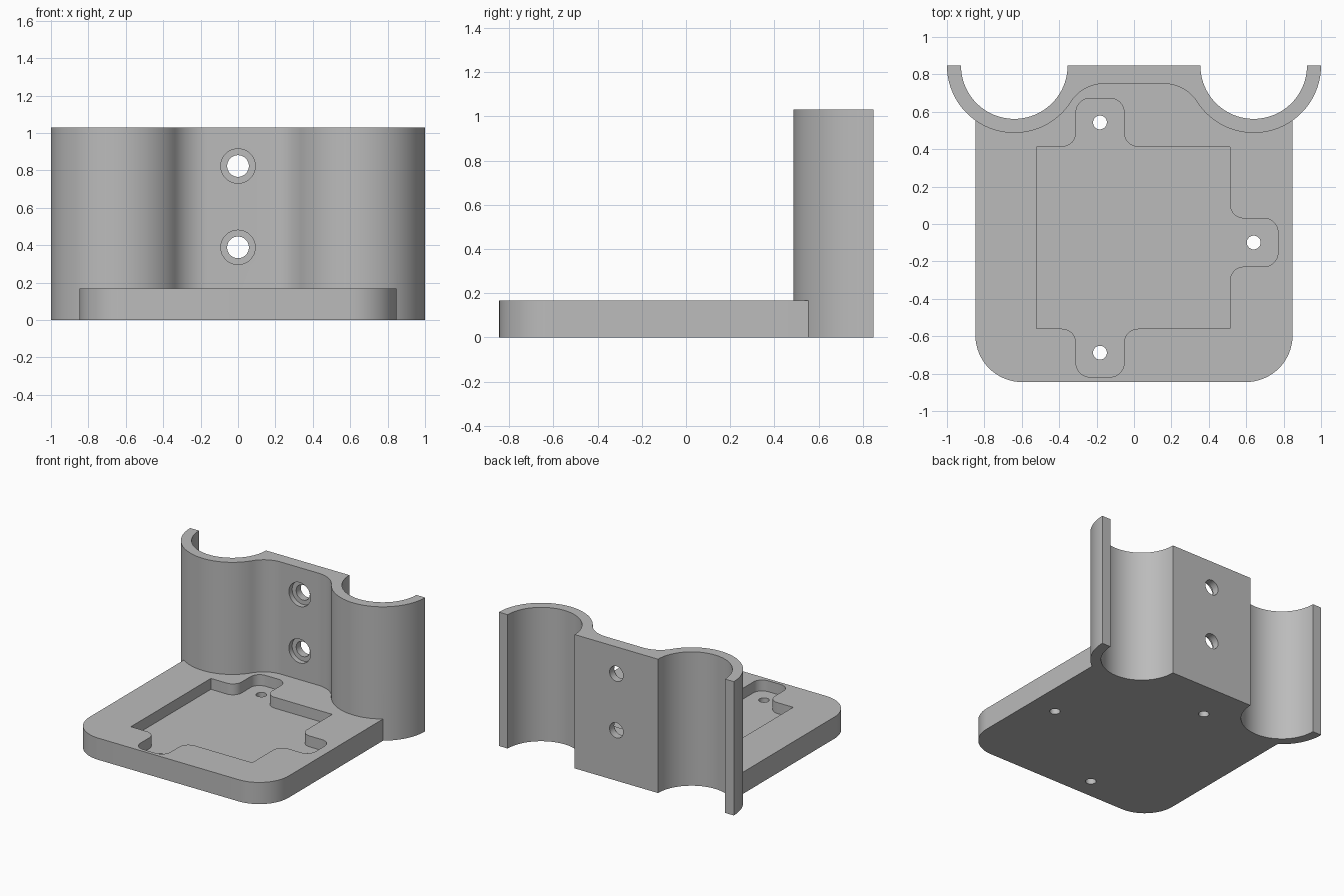
import bpy, bmesh, math
from mathutils import Vector

cube = bpy.data.objects.get("Cube")
if cube:
    bpy.data.objects.remove(cube, do_unlink=True)

grey = bpy.data.materials.new("grey plastic")
grey.use_nodes = True
grey.diffuse_color = (0.5, 0.5, 0.5, 1)
grey.node_tree.nodes["Principled BSDF"].inputs["Base Color"].default_value = (0.5, 0.5, 0.5, 1)


def arc(cx, cy, r, a0, a1, n=16):
    """Points along an arc, angles in degrees."""
    angles = [math.radians(a0 + (a1 - a0) * i / n) for i in range(n + 1)]
    return [(cx + r * math.cos(a), cy + r * math.sin(a)) for a in angles]


def rounded(corners, n=12):
    """Outline from (x, y, radius) corners, each rounded by its radius."""
    out = []
    for i, (x, y, r) in enumerate(corners):
        p = Vector((x, y))
        if r == 0:
            out.append((x, y))
            continue
        u = (Vector(corners[i - 1][:2]) - p).normalized()
        v = (Vector(corners[(i + 1) % len(corners)][:2]) - p).normalized()
        half = u.angle(v) / 2
        c = p + (u + v).normalized() * r / math.sin(half)
        d = r / math.tan(half)
        s, e = p + u * d - c, p + v * d - c
        a0 = math.degrees(math.atan2(s.y, s.x))
        sweep = (math.degrees(math.atan2(e.y, e.x)) - a0 + 180) % 360 - 180
        out += arc(c.x, c.y, r, a0, a0 + sweep, n)
    return out


def prism(name, outline, z0, z1):
    """Extrude a flat outline from z0 to z1."""
    bm = bmesh.new()
    face = bm.faces.new([bm.verts.new((x, y, z0)) for x, y in outline])
    top = bmesh.ops.extrude_face_region(bm, geom=[face])["geom"]
    bmesh.ops.translate(bm, vec=(0, 0, z1 - z0),
                        verts=[g for g in top if isinstance(g, bmesh.types.BMVert)])
    bmesh.ops.recalc_face_normals(bm, faces=bm.faces)
    mesh = bpy.data.meshes.new(name)
    bm.to_mesh(mesh)
    bm.free()
    mesh.materials.append(grey)
    ob = bpy.data.objects.new(name, mesh)
    bpy.context.collection.objects.link(ob)
    return ob


def combine(target, other, operation):
    """Apply a boolean and discard the helper."""
    mod = target.modifiers.new("boolean", "BOOLEAN")
    mod.operation, mod.object, mod.solver = operation, other, "EXACT"
    bpy.context.view_layer.objects.active = target
    bpy.ops.object.modifier_apply(modifier=mod.name)
    bpy.data.objects.remove(other, do_unlink=True)


def mirrored(half):
    """Close a right-hand outline with its mirror image."""
    return half + [(-x, y) for x, y in reversed(half)]


BACK, TOP, PLATE, FLOOR = 0.847, 1.03, 0.167, 0.083
CX, R_IN, R_OUT = 0.64, 0.285, 0.36      # half-round cradles
FLAT_X, FLAT_Y, BLEND = 0.16, 0.75, 0.2095  # flat middle and its blend radius

# Back wall: two half-round cradles blended into a flat middle
by = FLAT_Y - BLEND
blend_angle = math.degrees(math.atan2(BACK - by, CX - FLAT_X))
half = arc(CX, BACK, R_IN, 180, 360, 48)
half += arc(CX, BACK, R_OUT, 360, 180 + blend_angle, 48)
half += arc(FLAT_X, by, BLEND, blend_angle, 90, 16)[1:]
bracket = prism("mount_bracket", mirrored(half), 0, TOP)

# Base plate: rounded front corners, rear edge buried in the wall
half = arc(0.848 - 0.25, -0.845 + 0.25, 0.25, -90, 0)
half += [(0.848, 0.553)] + arc(CX, BACK, 0.32, -65, -150, 10) + [(0.25, 0.79)]
combine(bracket, prism("base_plate", mirrored(half), 0, PLATE), "UNION")

# Recess with three rounded tabs
X0, X1, Y0, Y1, R = -0.52, 0.513, -0.56, 0.413, 0.075
TL, TR, SB, ST = -0.31, -0.053, -0.228, 0.03
recess = rounded([
    (X0, Y0, 0),
    (TL, Y0, R), (TL, -0.818, R), (TR, -0.818, R), (TR, Y0, R),
    (X1, Y0, 0),
    (X1, SB, R), (0.77, SB, R), (0.77, ST, R), (X1, ST, R),
    (X1, Y1, 0),
    (TR, Y1, R), (TR, 0.672, R), (TL, 0.672, R), (TL, Y1, R),
    (X0, Y1, 0)])
combine(bracket, prism("recess_cutter", recess, FLOOR, PLATE + 0.1), "DIFFERENCE")

# Screw holes through the tabs
for x, y in ((-0.182, 0.543), (0.64, -0.099), (-0.182, -0.688)):
    combine(bracket, prism("tab_hole_cutter", arc(x, y, 0.037, 0, 350, 35), -0.1, 0.3), "DIFFERENCE")

# Counterbored holes through the wall
for z in (0.823, 0.388):
    for r, y0, y1 in ((0.058, 0.6, 1.0), (0.092, 0.6, FLAT_Y + 0.04)):
        cutter = prism("wall_hole_cutter", arc(0, 0, r, 0, 352.5, 47), -y1, -y0)
        cutter.rotation_euler.x = math.radians(90)
        cutter.location.z = z
        bpy.context.view_layer.update()
        combine(bracket, cutter, "DIFFERENCE")

# Smooth curved faces, crisp edges
bpy.ops.object.select_all(action="DESELECT")
bracket.select_set(True)
bpy.context.view_layer.objects.active = bracket
bpy.ops.object.shade_smooth_by_angle(angle=math.radians(30))
